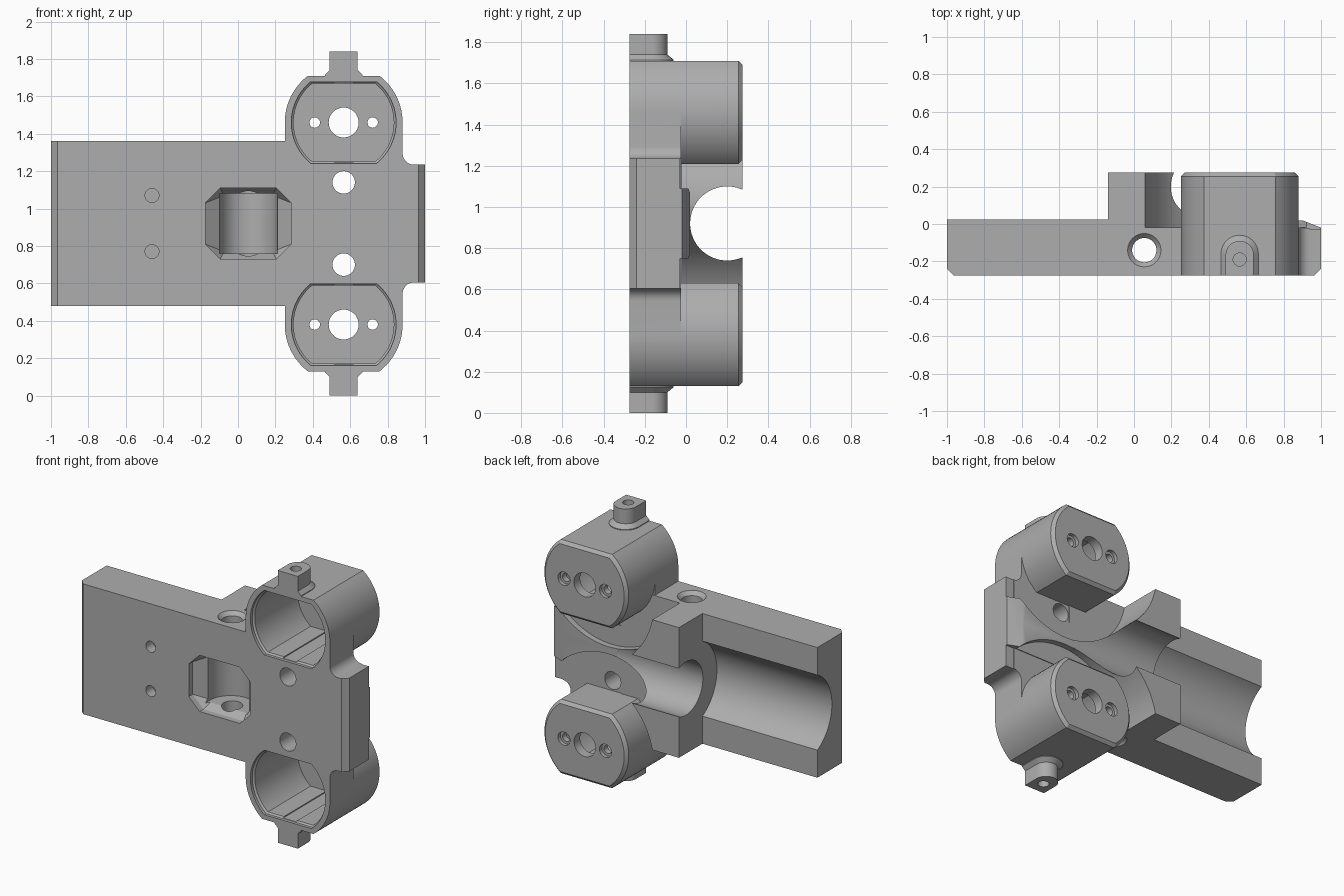
import bpy, bmesh, math
from mathutils import Vector

if "Cube" in bpy.data.objects:
    bpy.data.objects.remove(bpy.data.objects["Cube"], do_unlink=True)

MID = 0.92            # height of the mirror plane
MX = 0.565            # motor axis in x
FRONT, BACK = -0.275, 0.275

grey = bpy.data.materials.new("plain grey")
grey.use_nodes = True
grey.diffuse_color = (0.42, 0.42, 0.42, 1)
grey.node_tree.nodes["Principled BSDF"].inputs["Base Color"].default_value = (0.42, 0.42, 0.42, 1)


def place(axis, p, t):
    a, b = p
    return {"x": Vector((t, a, b)), "y": Vector((a, t, b)), "z": Vector((a, b, t))}[axis]


def loft(name, axis, sections):
    """Solid through equal-length outlines; sections = [(position, points)]."""
    bm = bmesh.new()
    rings = [[bm.verts.new(place(axis, p, t)) for p in pts] for t, pts in sections]
    n = len(rings[0])
    for r, q in zip(rings, rings[1:]):
        for i in range(n):
            bm.faces.new((r[i], r[(i + 1) % n], q[(i + 1) % n], q[i]))
    bm.faces.new(rings[0])
    bm.faces.new(rings[-1])
    bmesh.ops.recalc_face_normals(bm, faces=bm.faces)
    me = bpy.data.meshes.new(name)
    bm.to_mesh(me)
    bm.free()
    me.materials.append(grey)
    ob = bpy.data.objects.new(name, me)
    bpy.context.collection.objects.link(ob)
    return ob


def prism(name, axis, pts, t0, t1):
    return loft(name, axis, [(t0, pts), (t1, pts)])


def arc(cx, cy, r, a0, a1, n):
    return [(cx + r * math.cos(a0 + (a1 - a0) * i / n),
             cy + r * math.sin(a0 + (a1 - a0) * i / n)) for i in range(n + 1)]


def circle(cx, cy, r, n=48):
    return arc(cx, cy, r, 0, 2 * math.pi, n)[:-1]


def rect(a0, a1, b0, b1):
    return [(a0, b0), (a1, b0), (a1, b1), (a0, b1)]


def flatted(cx, cy, r, flat):
    """Circle cut by two flats above and below."""
    a = math.asin(flat / r)
    return arc(cx, cy, r, -a, a, 24) + arc(cx, cy, r, math.pi - a, math.pi + a, 24)


def octagon(a0, a1, b0, b1, c):
    return [(a0 + c, b0), (a1 - c, b0), (a1, b0 + c), (a1, b1 - c),
            (a1 - c, b1), (a0 + c, b1), (a0, b1 - c), (a0, b0 + c)]


def arch(r, y):
    """Tab outline seen from above, rounded towards the back."""
    return [(MX - r, FRONT), (MX + r, FRONT)] + arc(MX, y, r, 0, math.pi, 20)


def boolean(target, tool, op):
    mod = target.modifiers.new(op, "BOOLEAN")
    mod.object, mod.operation, mod.solver = tool, op, "EXACT"
    bpy.ops.object.select_all(action="DESELECT")
    bpy.context.view_layer.objects.active = target
    target.select_set(True)
    bpy.ops.object.modifier_apply(modifier=mod.name)
    bpy.data.objects.remove(tool, do_unlink=True)


def add(tool):
    boolean(body, tool, "UNION")


def cut(tool):
    boolean(body, tool, "DIFFERENCE")


# Long plate with the raised channel block
body = prism("launcher_cage_body", "z",
             [(-1, -0.24), (-0.965, FRONT), (0.5, FRONT), (0.5, BACK),
              (-0.14, BACK), (-0.14, 0.025), (-1, 0.025)], 0.48, 1.36)

# End block, low rib and plate between the housings
add(prism("end_block", "z", [(0.4, FRONT), (0.965, FRONT), (1, -0.24), (1, -0.03), (0.4, -0.03)],
          0.605, 1.235))
add(prism("rib", "z", [(0.4, -0.1), (1, -0.1), (1, -0.02), (0.9, 0.02), (0.4, 0.02)], 0.75, 1.09))
fillet = arc(0.94, 1.295, 0.06, math.pi, 1.5 * math.pi, 8)
side = [(0.88, 1.46)] + fillet
add(prism("housing_plate", "y",
          [(0.25, 1.46)] + side + [(x, 2 * MID - z) for x, z in reversed(side)] + [(0.25, 0.38)],
          FRONT, -0.025))

# Round wheel recesses and the stepped channel
for s in (1, -1):
    cut(prism("wheel_recess", "y", circle(MX, MID + s * 0.54, 0.515, 96), -0.02, 0.4))
cut(prism("narrow_channel", "x", circle(0.2, MID, 0.18, 64), -0.5, 1.2))
cut(prism("wide_channel", "x", circle(0.155, MID, 0.285, 64), -1.2, -0.14))

# Front window with bevelled rim and rounded chamber behind it
cut(loft("window_rim", "y", [
    (FRONT - 0.01, octagon(-0.175, 0.285, 0.73, 1.11, 0.08)),
    (-0.235, octagon(-0.175, 0.285, 0.73, 1.11, 0.08)),
    (-0.18, octagon(-0.1, 0.21, 0.76, 1.08, 0.02))]))
chamber = [(-0.1, -0.24), (0.21, -0.24)] + arc(0.055, -0.155, 0.155, 0, math.pi, 32)
cut(prism("window_chamber", "z", chamber, 0.76, 1.08))

for s in (1, -1):
    zc = MID + s * 0.54

    def up(d):
        return MID + s * d

    # Motor housing with chamfered back edge
    add(loft("motor_housing", "y", [
        (FRONT, flatted(MX, zc, 0.315, 0.25)),
        (BACK - 0.02, flatted(MX, zc, 0.315, 0.25)),
        (BACK, flatted(MX, zc, 0.295, 0.23))]))
    # Screw tab with flared base
    add(loft("screw_tab", "z", [
        (up(0.7), arch(0.1, -0.16)), (up(0.795), arch(0.1, -0.16)),
        (up(0.82), arch(0.075, -0.165)), (up(0.92), arch(0.075, -0.165))]))
    # Motor pocket with stepped lip
    cut(loft("motor_pocket", "y", [
        (FRONT - 0.01, flatted(MX, zc, 0.28, 0.218)),
        (FRONT + 0.02, flatted(MX, zc, 0.28, 0.218)),
        (FRONT + 0.03, flatted(MX, zc, 0.268, 0.208)),
        (0.21, flatted(MX, zc, 0.268, 0.208))]))
    cut(prism("key_groove", "y", rect(MX - 0.05, MX + 0.05, zc - 0.215, zc + 0.215), -0.26, 0.2))
    # Shaft and screw holes through the back wall
    cut(prism("shaft_hole", "y", circle(MX, zc, 0.08), 0, 0.4))
    for d in (-0.155, 0.155):
        cut(prism("motor_screw", "y", circle(MX + d, zc, 0.028, 24), 0, 0.4))
        cut(prism("screw_head", "y", circle(MX + d, zc, 0.045, 24), 0.25, 0.4))
    # Round holes in the plate, tab and top edge
    cut(prism("plate_hole", "y", circle(MX, up(0.22), 0.06), -0.4, 0.2))
    cut(prism("blind_hole", "y", circle(-0.46, up(0.15), 0.037, 32), -0.4, -0.2))
    cut(prism("tab_hole", "z", circle(MX, -0.19, 0.035, 32), up(0.8), up(1.0)))
    cut(prism("cross_hole", "z", circle(0.055, -0.14, 0.065), up(0.1), up(0.6)))
    cut(loft("cross_hole_rim", "z", [(up(0.415), circle(0.055, -0.14, 0.065)),
                                     (up(0.441), circle(0.055, -0.14, 0.09)),
                                     (up(0.5), circle(0.055, -0.14, 0.09))]))

bpy.ops.object.select_all(action="DESELECT")
body.select_set(True)
bpy.context.view_layer.objects.active = body
bpy.ops.object.shade_smooth_by_angle(angle=math.radians(25))
